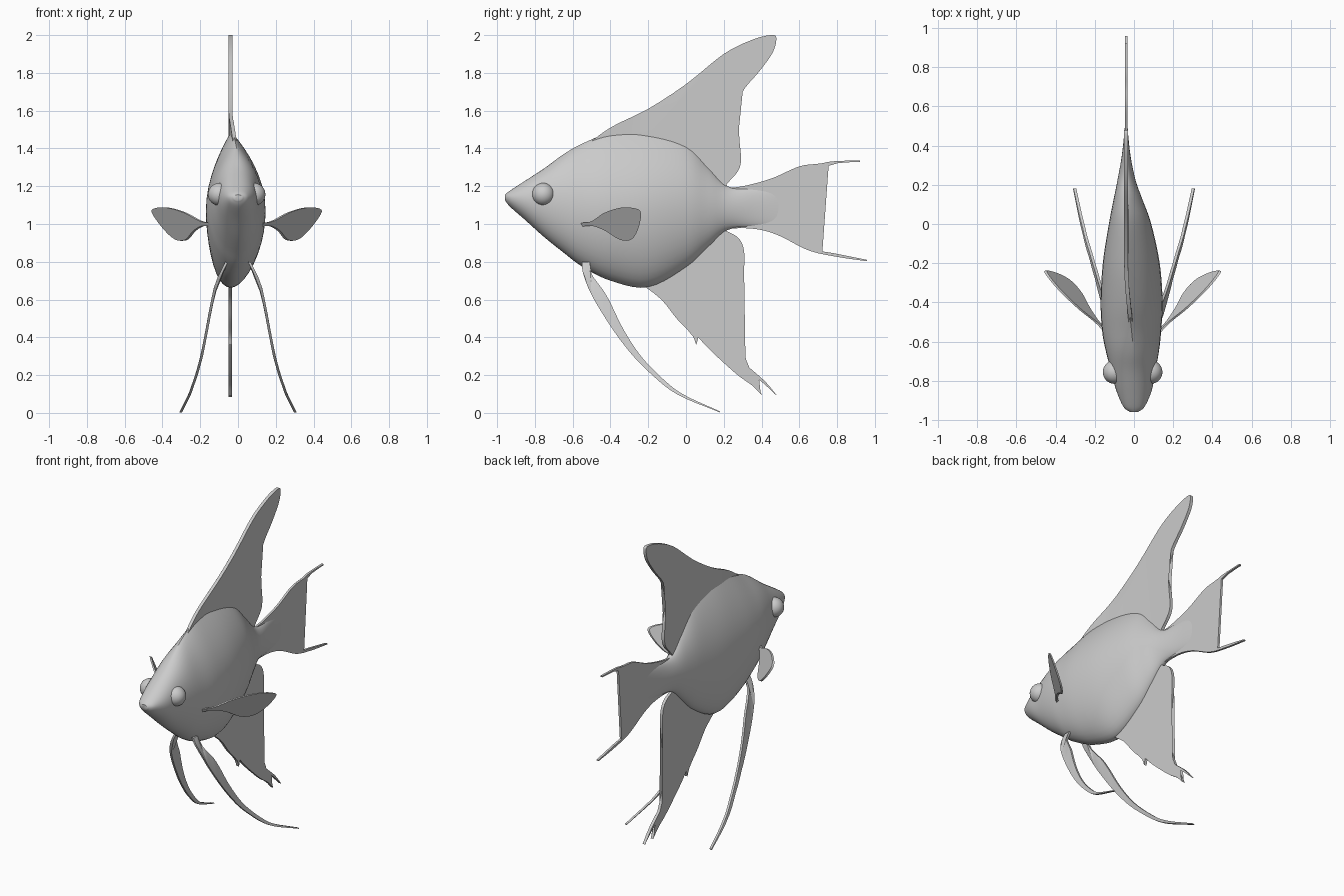
import bpy, bmesh, math
from mathutils import Vector


def spline(pts, n=6):
    """Catmull-Rom samples through points of any dimension."""
    pts = [Vector(p) for p in pts]
    if len(pts) == 2:
        return pts
    ext = [2 * pts[0] - pts[1]] + pts + [2 * pts[-1] - pts[-2]]
    out = []
    for a, b, c, d in zip(ext, ext[1:], ext[2:], ext[3:]):
        for i in range(n):
            t = i / n
            out.append(0.5 * (2 * b + (c - a) * t + (2 * a - 5 * b + 4 * c - d) * t * t
                              + (3 * b - a - 3 * c + d) * t ** 3))
    return out + [pts[-1]]


def lerp_table(table, v):
    for (a, fa), (b, fb) in zip(table, table[1:]):
        if v <= b:
            return fa + (fb - fa) * max(0, (v - a) / (b - a))
    return table[-1][1]


def finish(bm, name):
    bmesh.ops.recalc_face_normals(bm, faces=bm.faces)
    me = bpy.data.meshes.new(name)
    bm.to_mesh(me)
    bm.free()
    ob = bpy.data.objects.new(name, me)
    bpy.context.collection.objects.link(ob)
    bpy.ops.object.select_all(action='DESELECT')
    ob.select_set(True)
    bpy.context.view_layer.objects.active = ob
    bpy.ops.object.shade_smooth_by_angle(angle=math.radians(40))
    return ob


def fin(name, runs, thick, bend, sign=1, cx=0.0):
    """Thin plate: smooth runs of (y, z) joined at corners, bent sideways by bend(y, z)."""
    loop = []
    for run in runs:
        for p in spline(run):
            if not loop or (p - loop[-1]).length > 0.002:
                loop.append(p)
    if (loop[0] - loop[-1]).length < 0.002:
        loop.pop()
    bm = bmesh.new()
    face = bm.faces.new([bm.verts.new((-thick / 2, p[0], p[1])) for p in loop])
    tris = bmesh.ops.triangulate(bm, faces=[face])['faces']
    new = bmesh.ops.extrude_face_region(bm, geom=tris, use_keep_orig=True)['geom']
    bmesh.ops.translate(bm, vec=(thick, 0, 0), verts=[g for g in new if isinstance(g, bmesh.types.BMVert)])
    for v in bm.verts:
        v.co.x = cx + sign * (v.co.x + bend(v.co.y, v.co.z))
    return finish(bm, name)


def ridge(y, z=0):
    t = min(1, max(0, (y + 0.75) / 0.55))
    return -0.04 * t * t * (3 - 2 * t)


# body: y, bottom z, widest z, top z, half width, centre x, upper sharpness
sections = spline([
    (-0.958, 1.125, 1.14, 1.155, 0.022, 0, 1),
    (-0.93, 1.09, 1.14, 1.178, 0.055, 0, 1),
    (-0.85, 1.02, 1.13, 1.23, 0.09, 0, 1),
    (-0.75, 0.93, 1.12, 1.295, 0.113, -0.004, 1.05),
    (-0.65, 0.85, 1.10, 1.368, 0.135, -0.008, 1.3),
    (-0.55, 0.775, 1.08, 1.425, 0.15, -0.012, 1.7),
    (-0.40, 0.70, 1.07, 1.48, 0.158, -0.012, 2.0),
    (-0.20, 0.665, 1.07, 1.48, 0.145, -0.014, 2.0),
    (0.00, 0.77, 1.08, 1.42, 0.108, -0.02, 1.9),
    (0.12, 0.88, 1.08, 1.30, 0.075, -0.03, 1.6),
    (0.22, 0.968, 1.08, 1.20, 0.047, -0.038, 1.2),
    (0.35, 0.985, 1.09, 1.19, 0.022, -0.04, 1.2),
    (0.50, 0.99, 1.09, 1.19, 0.006, -0.04, 1.2)], 5)
N = 40
bm = bmesh.new()
rings = []
for y, zb, zm, zt, w, cx, p in sections:
    ring = []
    for i in range(N):
        a = 2 * math.pi * i / N
        u, s = math.cos(a), math.sin(a)
        z = zm + u * ((zt - zm) if u > 0 else (zm - zb))
        x = cx + (ridge(y) - cx) * u * u + w * math.copysign(abs(s) ** (p if u > 0 else 1.05), s)
        ring.append(bm.verts.new((x, y, z)))
    rings.append(ring)
for r, q in zip(rings, rings[1:]):
    for i in range(N):
        bm.faces.new((r[i], r[(i + 1) % N], q[(i + 1) % N], q[i]))
bm.faces.new(rings[0])
bm.faces.new(rings[-1])
finish(bm, "body")

# dorsal fin
fin("dorsal_fin", [
    [(-0.55, 1.40), (-0.4, 1.51), (-0.2, 1.61), (0, 1.74), (0.2, 1.90), (0.35, 1.975), (0.45, 2.0),
     (0.478, 1.985), (0.46, 1.91), (0.39, 1.81), (0.30, 1.70), (0.255, 1.56), (0.285, 1.42),
     (0.285, 1.30), (0.215, 1.21)],
    [(0.2, 1.15), (-0.3, 1.35)]], 0.02, ridge)

# tail fin with two trailing filaments
fin("tail_fin", [
    [(0.2, 1.19), (0.3, 1.20), (0.45, 1.24), (0.6, 1.305), (0.7, 1.318), (0.78, 1.332), (0.92, 1.337)],
    [(0.92, 1.329), (0.82, 1.325), (0.755, 1.308)],
    [(0.722, 0.855), (0.8, 0.842), (0.958, 0.81)],
    [(0.958, 0.803), (0.8, 0.826), (0.65, 0.86), (0.5, 0.935), (0.4, 0.968), (0.3, 0.978), (0.2, 0.972)]],
    0.014, ridge)

# anal fin
fin("anal_fin", [
    [(0.1, 1.0), (0.22, 0.96), (0.29, 0.91), (0.31, 0.81), (0.29, 0.65), (0.265, 0.5), (0.285, 0.37), (0.335, 0.24)],
    [(0.335, 0.24), (0.42, 0.165), (0.487, 0.085)],
    [(0.487, 0.085), (0.40, 0.165), (0.33, 0.215)],
    [(0.33, 0.215), (0.37, 0.16), (0.405, 0.09)],
    [(0.405, 0.09), (0.35, 0.145), (0.28, 0.195), (0.2, 0.265), (0.12, 0.34), (0.065, 0.40)],
    [(0.055, 0.36), (0.03, 0.415), (-0.05, 0.50), (-0.13, 0.60), (-0.22, 0.67)],
    [(-0.18, 0.75), (0.0, 0.9)]], 0.018, ridge)

# paired parts
pelvic_x = [(0, .305), (.05, .28), (.1, .255), (.2, .22), (.3, .192), (.45, .163), (.55, .145),
            (.66, .122), (.72, .10), (.80, .06)]
for side, sign in (("right", 1), ("left", -1)):
    fin("pelvic_fin_" + side, [
        [(-0.55, 0.80), (-0.545, 0.74), (-0.5, 0.625), (-0.4, 0.46), (-0.3, 0.325), (-0.2, 0.22),
         (-0.05, 0.10), (0.18, 0.002)],
        [(0.18, 0.008), (0.0, 0.09), (-0.1, 0.16), (-0.23, 0.29), (-0.33, 0.44), (-0.42, 0.62),
         (-0.50, 0.735), (-0.51, 0.80)]],
        0.014, lambda y, z: lerp_table(pelvic_x, z), sign)
    fin("pectoral_fin_" + side, [
        [(-0.56, 1.005), (-0.5, 1.015), (-0.43, 1.06), (-0.34, 1.087), (-0.26, 1.08), (-0.238, 1.05),
         (-0.255, 0.97), (-0.29, 0.918), (-0.35, 0.917), (-0.43, 0.965), (-0.50, 0.99), (-0.56, 0.985)]],
        0.014, lambda y, z: 0.153 + 0.88 * (y + 0.53) + 0.55 * (z - 1.0), sign, -0.007)
    # eye
    bpy.ops.mesh.primitive_uv_sphere_add(segments=28, ring_count=16, radius=0.06,
                                         location=(-0.007 + sign * 0.092, -0.755, 1.157))
    eye = bpy.context.object
    eye.name = "eye_" + side
    bpy.ops.object.shade_smooth()
